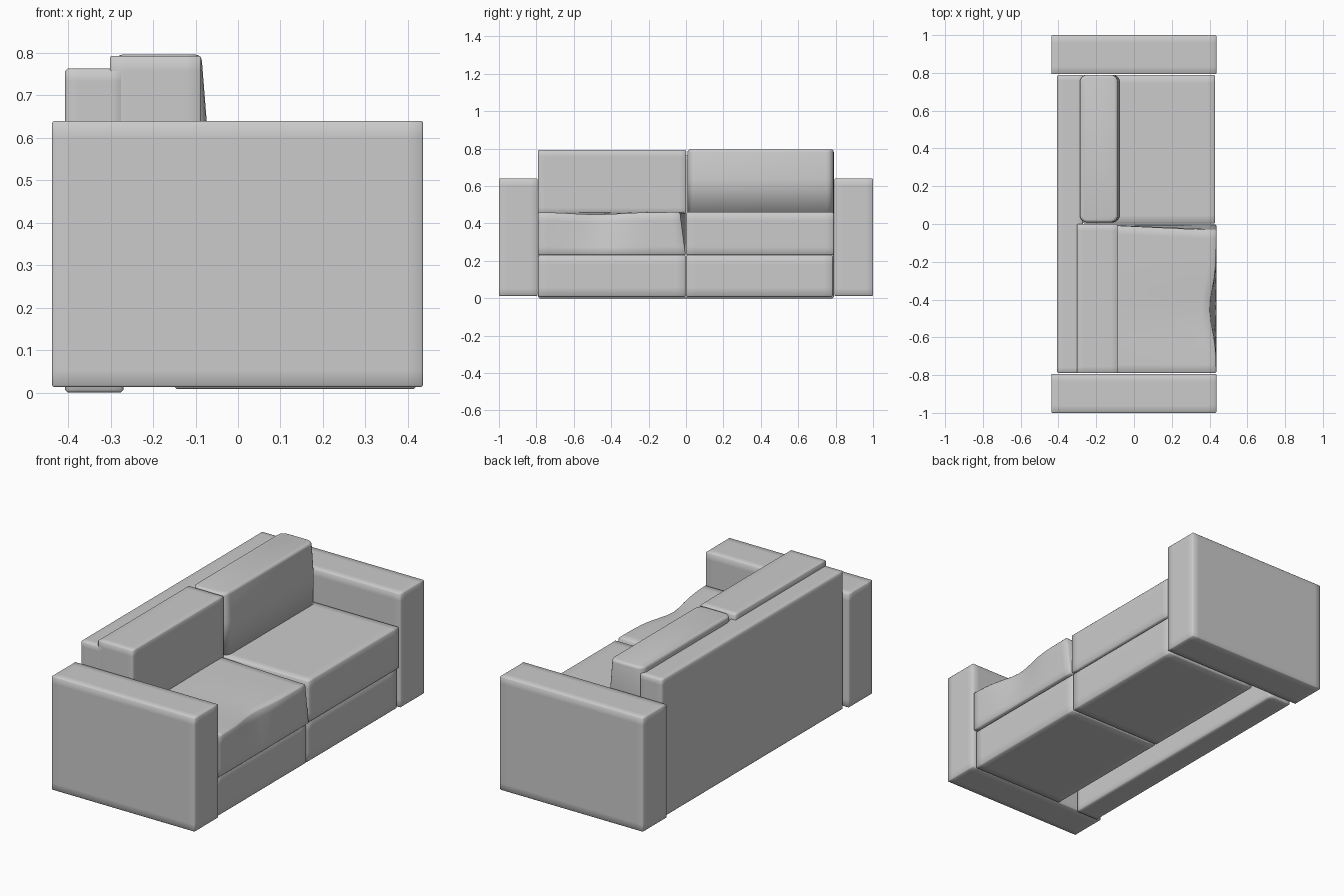
import bpy, bmesh
from math import exp
from mathutils import Vector

if "Cube" in bpy.data.objects:
    bpy.data.objects.remove(bpy.data.objects["Cube"])


def finish(name, bm):
    mesh = bpy.data.meshes.new(name)
    bmesh.ops.recalc_face_normals(bm, faces=bm.faces)
    bm.to_mesh(mesh)
    bm.free()
    ob = bpy.data.objects.new(name, mesh)
    bpy.context.collection.objects.link(ob)
    for p in mesh.polygons:
        p.use_smooth = True
    return ob


def box(lo, hi):
    bm = bmesh.new()
    bmesh.ops.create_cube(bm, size=1)
    lo, hi = Vector(lo), Vector(hi)
    for v in bm.verts:
        v.co = Vector([lo[i] + (v.co[i] + 0.5) * (hi[i] - lo[i]) for i in range(3)])
    return bm


def cut(bm, axis, positions):
    n = Vector((0, 0, 0))
    n[axis] = 1
    for p in positions:
        bmesh.ops.bisect_plane(bm, geom=bm.verts[:] + bm.edges[:] + bm.faces[:],
                               plane_co=n * p, plane_no=n)


def padded_box(name, lo, hi, margin=0.035, deform=None, extra_y=(), chamfer=0.006):
    # box with a tiny chamfer and support loops, giving soft padded shading
    bm = box(lo, hi)
    bmesh.ops.bevel(bm, geom=bm.edges[:], offset=chamfer, segments=1, affect='EDGES')
    for a in range(3):
        cut(bm, a, (lo[a] + margin, hi[a] - margin))
    cut(bm, 1, extra_y)
    if deform:
        for v in bm.verts:
            deform(v.co)
    return finish(name, bm)


# arms
for s, n in ((-1, "left"), (1, "right")):
    y0, y1 = sorted((s * 0.793, s * 1.0))
    padded_box(n + "_arm", (-0.438, y0, 0.013), (0.436, y1, 0.64), 0.04, chamfer=0.004)

# back panel
padded_box("back_panel", (-0.407, -0.79, 0.0), (-0.27, 0.79, 0.763), 0.03)

# base blocks
for y0, y1, n in ((-0.79, -0.002, "left"), (0.002, 0.785, "right")):
    padded_box(n + "_base", (-0.15, y0, 0.008), (0.42, y1, 0.23), 0.05)


# seat cushions: the left one has a sagging front and a pinched inner corner
def sag(co):
    up = max(0, (co.z - 0.235) / 0.225)
    if co.x > 0.38:
        co.x -= 0.036 * exp(-((co.y + 0.45) / 0.15) ** 2) * up
        co.z -= 0.012 * exp(-((co.y + 0.48) / 0.18) ** 2) * up
        if co.y > -0.06:
            co.y -= 0.03 * up


padded_box("left_seat", (-0.27, -0.79, 0.23), (0.436, -0.002, 0.46), 0.045, sag,
           [-0.7 + 0.06 * i for i in range(10)])
padded_box("right_seat", (-0.27, 0.002, 0.23), (0.43, 0.79, 0.46), 0.045)

# left back cushion
padded_box("left_back_cushion", (-0.302, -0.79, 0.45), (-0.087, 0.0, 0.793), 0.035, chamfer=0.004)

# right back cushion: rounded upright corners, softened rim, front leaning out
bm = box((-0.287, 0.008, 0.45), (-0.085, 0.79, 0.796))
up = [e for e in bm.edges if abs(e.verts[0].co.z - e.verts[1].co.z) > 0.1]
bmesh.ops.bevel(bm, geom=up, offset=0.04, segments=5, profile=0.5, affect='EDGES')
rim = [e for e in bm.edges if all(v.co.z > 0.79 for v in e.verts)]
bmesh.ops.bevel(bm, geom=rim, offset=0.015, segments=3, profile=0.5, affect='EDGES')
cut(bm, 2, (0.64,))
for v in bm.verts:
    if v.co.x > -0.13:
        v.co.x += 0.08 * max(0, min(0.78 - v.co.z, 0.14))
cushion = finish("right_back_cushion", bm)
